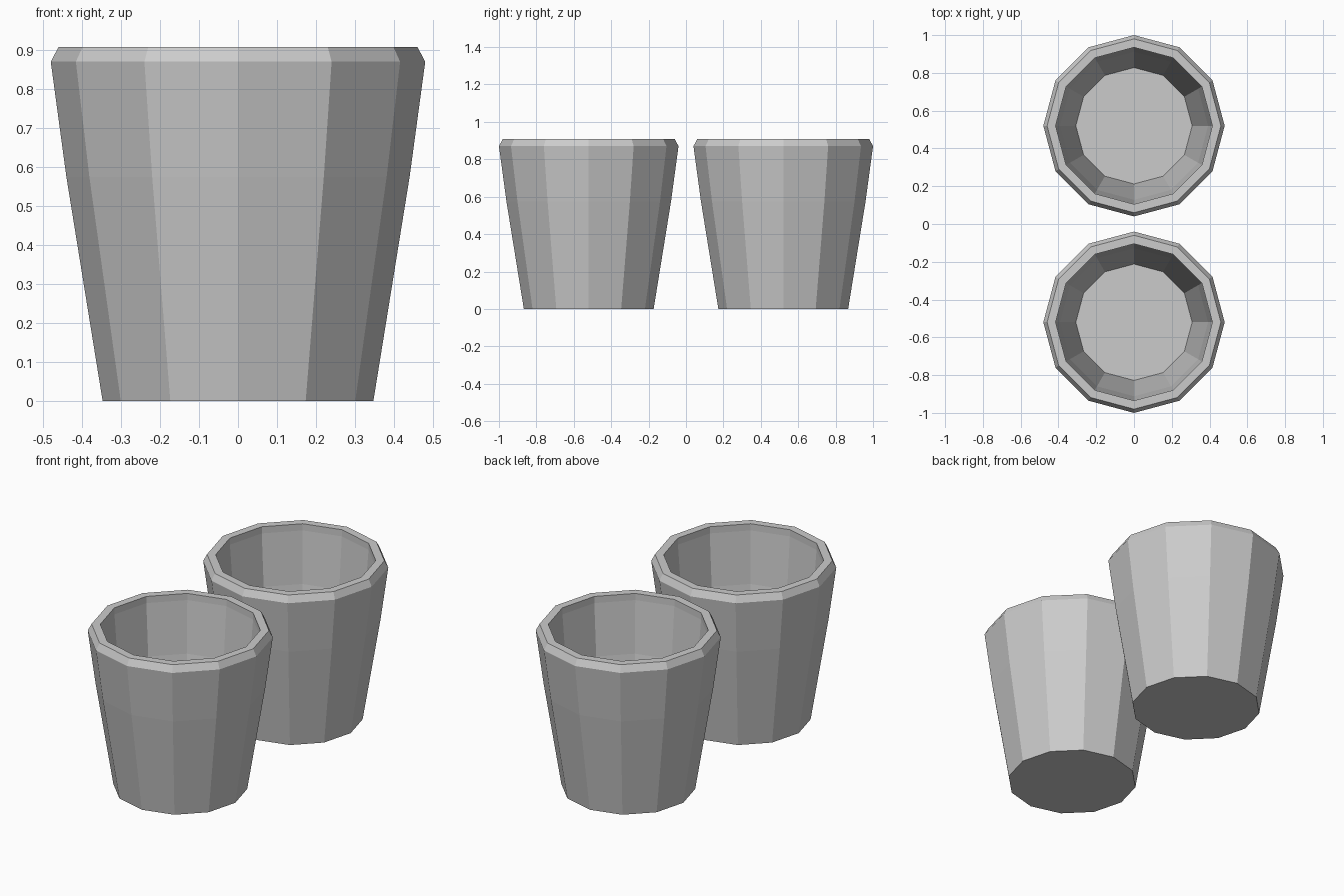
import bpy
import bmesh
from math import cos, sin, tau

cube = bpy.data.objects.get("Cube")
if cube:
    bpy.data.objects.remove(cube, do_unlink=True)

SIDES = 12
# Cup wall as (radius, height): outer foot, up over the rim, down to the inner floor
PROFILE = [(0.347, 0), (0.44, 0.575), (0.48, 0.87), (0.46, 0.908),
           (0.415, 0.908), (0.415, 0.87), (0.392, 0.575), (0.308, 0.045)]

# Plain grey clay
grey = bpy.data.materials.new("grey")
grey.use_nodes = True
colour = (0.6, 0.6, 0.6, 1)
grey.diffuse_color = colour
grey.node_tree.nodes["Principled BSDF"].inputs["Base Color"].default_value = colour


def make_cup(name, y):
    bm = bmesh.new()
    rings = [[bm.verts.new((r * cos(tau * i / SIDES), r * sin(tau * i / SIDES), z))
              for i in range(SIDES)] for r, z in PROFILE]
    # Walls and rim
    for low, high in zip(rings, rings[1:]):
        for i in range(SIDES):
            j = (i + 1) % SIDES
            bm.faces.new((low[i], low[j], high[j], high[i]))
    # Underside and inner floor
    bm.faces.new(rings[0][::-1])
    bm.faces.new(rings[-1])
    bmesh.ops.recalc_face_normals(bm, faces=bm.faces[:])
    mesh = bpy.data.meshes.new(name)
    bm.to_mesh(mesh)
    bm.free()
    mesh.materials.append(grey)
    cup = bpy.data.objects.new(name, mesh)
    cup.location.y = y
    bpy.context.collection.objects.link(cup)


make_cup("front_cup", -0.52)
make_cup("back_cup", 0.52)
